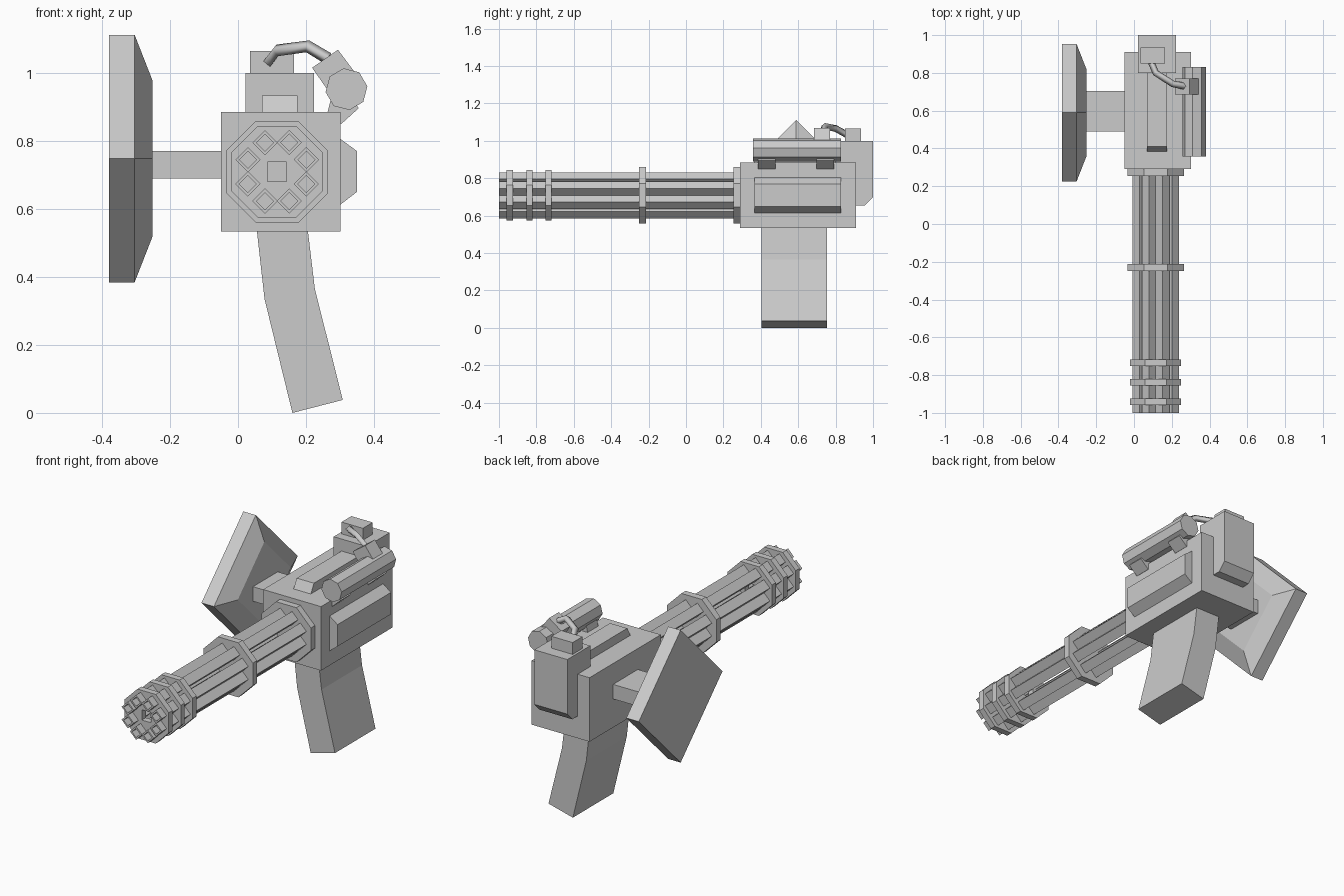
import bpy, bmesh
from math import cos, sin, pi, radians

if "Cube" in bpy.data.objects:
    bpy.data.objects.remove(bpy.data.objects["Cube"])

steel = bpy.data.materials.new("plain grey")
steel.use_nodes = True
GREY = (0.6, 0.6, 0.6, 1)
steel.diffuse_color = GREY
steel.node_tree.nodes["Principled BSDF"].inputs["Base Color"].default_value = GREY


def loft(name, rings):
    """Closed solid through matching rings of 3D points."""
    bm = bmesh.new()
    loops = [[bm.verts.new(p) for p in ring] for ring in rings]
    n = len(loops[0])
    for a, b in zip(loops, loops[1:]):
        for i in range(n):
            bm.faces.new((a[i], a[(i + 1) % n], b[(i + 1) % n], b[i]))
    bm.faces.new(loops[0][::-1])
    bm.faces.new(loops[-1])
    bmesh.ops.recalc_face_normals(bm, faces=bm.faces)
    mesh = bpy.data.meshes.new(name)
    bm.to_mesh(mesh)
    bm.free()
    mesh.materials.append(steel)
    obj = bpy.data.objects.new(name, mesh)
    bpy.context.collection.objects.link(obj)
    return obj


def along_y(name, pts, y0, y1):
    return loft(name, [[(x, y, z) for x, z in pts] for y in (y0, y1)])


def along_x(name, pts, x0, x1):
    return loft(name, [[(x, y, z) for y, z in pts] for x in (x0, x1)])


def box(name, x0, x1, y0, y1, z0, z1):
    return along_y(name, [(x0, z0), (x1, z0), (x1, z1), (x0, z1)], y0, y1)


def ngon(n, r, c, turn=0.0):
    return [(c[0] + r * cos(turn + 2 * pi * i / n), c[1] + r * sin(turn + 2 * pi * i / n))
            for i in range(n)]


# Main housing, top rail and sloped side panel
box("housing", -0.05, 0.302, 0.29, 0.91, 0.533, 0.885)
along_x("top_rail", [(0.38, 0.88), (0.41, 0.934), (0.82, 0.934), (0.82, 0.88)], 0.07, 0.175)
along_y("side_panel", [(0.29, 0.805), (0.302, 0.805), (0.35, 0.77), (0.35, 0.65),
                       (0.302, 0.613), (0.29, 0.613)], 0.365, 0.83)

# Rear pack with a chamfered lower edge, and the box on its top
along_x("rear_pack", [(0.80, 1.0), (1.0, 1.0), (1.0, 0.70), (0.957, 0.655), (0.80, 0.655)],
        0.022, 0.223)
box("cable_box", 0.035, 0.165, 0.85, 0.935, 0.99, 1.065)

# Bent grip
sections = [((0.055, 0.54), (0.205, 0.54)), ((0.078, 0.335), (0.226, 0.365)),
            ((0.16, 0.0), (0.308, 0.038))]
loft("grip", [[(a[0], 0.403, a[1]), (b[0], 0.403, b[1]), (b[0], 0.755, b[1]), (a[0], 0.755, a[1])]
              for a, b in sections])

# Diamond-shaped plate with bevelled inner side, on its arm
box("plate_arm", -0.27, -0.04, 0.49, 0.705, 0.69, 0.77)
loft("side_plate", [[(x, y, z) for y, z in ngon(4, r, (0.589, 0.748))]
                    for x, r in ((-0.38, 0.364), (-0.304, 0.364), (-0.252, 0.231))])

# Collars around the barrel cluster
CENTRE = (0.115, 0.709)
for name, y0, y1, apothem in (("rear_collar", 0.255, 0.295, 0.15),
                              ("middle_collar", -0.25, -0.213, 0.15)):
    along_y(name, ngon(8, apothem / cos(pi / 8), CENTRE, pi / 8), y0, y1)

cutter = along_y("collar_hole_cutter", ngon(4, 0.04, CENTRE, pi / 4), -1.1, -0.6)
cutter.hide_render = True
cutter.hide_viewport = True
for i, y in enumerate((-0.735, -0.837, -0.942)):
    collar = along_y(f"front_collar_{i + 1}", ngon(8, 0.135 / cos(pi / 8), CENTRE, pi / 8),
                     y - 0.017, y + 0.017)
    hole = collar.modifiers.new("hole", "BOOLEAN")
    hole.operation = "DIFFERENCE"
    hole.solver = "EXACT"
    hole.object = cutter

# Eight square barrels with recessed bores
for i, c in enumerate(ngon(8, 0.093, CENTRE, pi / 8)):
    loft(f"barrel_{i + 1}", [[(x, y, z) for x, z in ngon(4, r, c)]
                             for y, r in ((0.28, 0.037), (-1.0, 0.037),
                                          (-1.0, 0.025), (-0.93, 0.025))])

# Octagonal canister, its brackets and its cable socket
TUBE = (0.319, 0.952)
along_y("canister", ngon(8, 0.062, TUBE, radians(8)), 0.357, 0.83)
for name, y0 in (("front_bracket", 0.385), ("rear_bracket", 0.697)):
    along_y(name, [(0.355, 0.896), (0.304, 0.85), (0.26, 0.87), (0.275, 0.93), (0.33, 0.93)],
            y0, y0 + 0.093)
along_y("cable_socket", [(0.218, 1.015), (0.294, 1.068), (0.345, 1.0), (0.27, 0.94)], 0.685, 0.77)

# Four-sided cable from the box to the socket
curve = bpy.data.curves.new("cable", "CURVE")
curve.dimensions = "3D"
curve.bevel_depth = 0.018
curve.bevel_resolution = 0
curve.use_fill_caps = True
path = [(0.088, 0.865, 1.03), (0.115, 0.80, 1.066), (0.205, 0.742, 1.078), (0.265, 0.73, 1.042)]
spline = curve.splines.new("POLY")
spline.points.add(len(path) - 1)
for point, co in zip(spline.points, path):
    point.co = (*co, 1)
curve.materials.append(steel)
bpy.context.collection.objects.link(bpy.data.objects.new("cable", curve))
